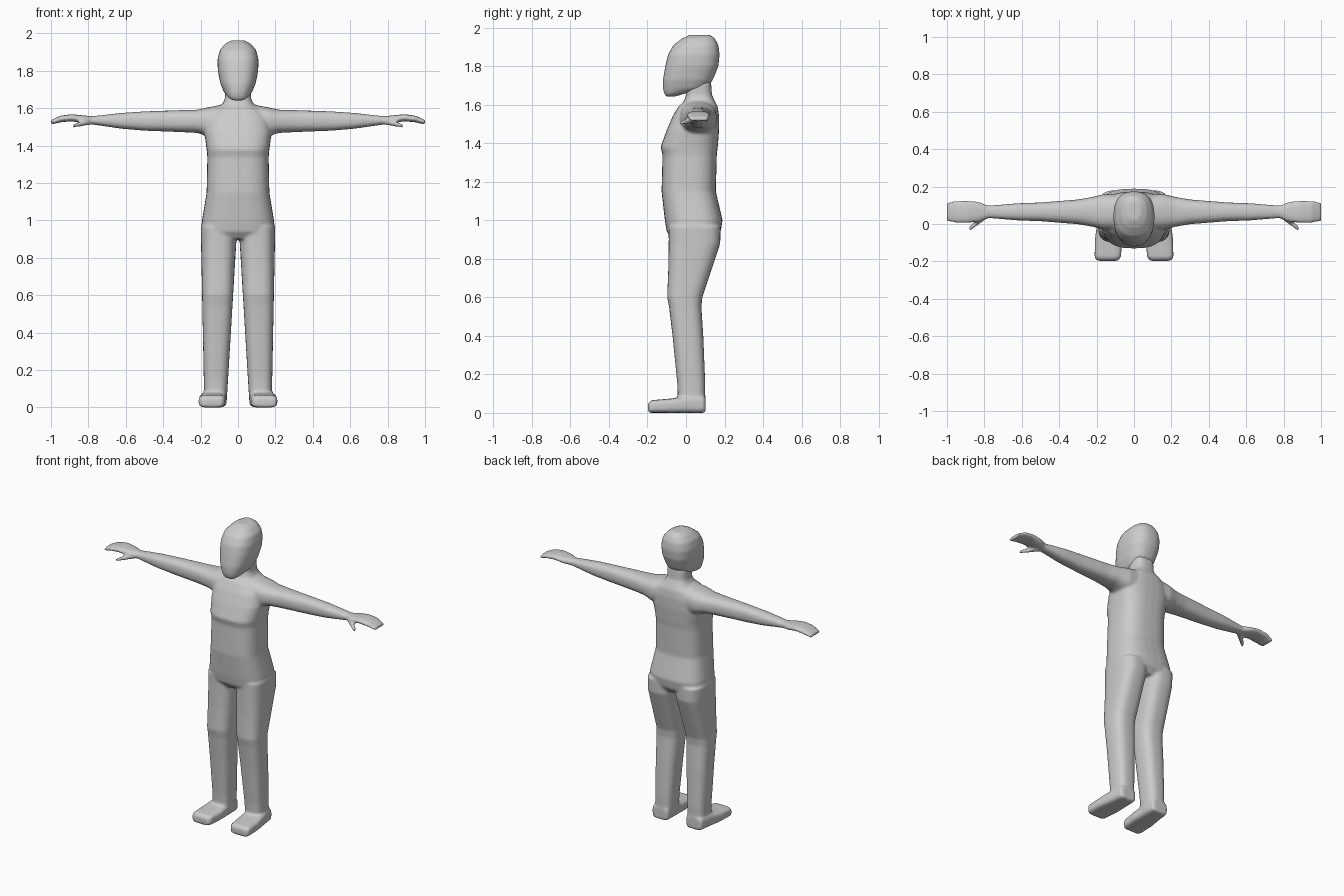
import bpy, bmesh, math

# Remove the default object
cube = bpy.data.objects.get("Cube")
if cube:
    bpy.data.objects.remove(cube, do_unlink=True)

# Single clay colour
clay = bpy.data.materials.new("clay grey")
clay.use_nodes = True
grey = (.6, .6, .6, 1)
clay.diffuse_color = grey
clay.node_tree.nodes["Principled BSDF"].inputs["Base Color"].default_value = grey

SIDES = 32
# For each loft direction: where (along, a, b) go in x, y, z
PLACE = {
    "x": lambda along, a, b: (along, a, b),
    "y": lambda along, a, b: (a, along, b),
    "z": lambda along, a, b: (a, b, along),
}


def rounded(t, square):
    """Squared-off cosine for superellipse sections."""
    return math.copysign(abs(math.cos(t)) ** (2 / square), math.cos(t))


def loft(bm, axis, rings, square, side=1):
    """Skin rounded rings given as (along, a_low, a_high, b_low, b_high)."""
    loops = []
    for along, a_low, a_high, b_low, b_high in rings:
        loop = []
        for i in range(SIDES):
            angle = math.tau * i / SIDES
            u = rounded(angle, square)
            v = rounded(angle - math.pi / 2, square)
            a = (a_low + a_high + u * (a_high - a_low)) / 2
            b = (b_low + b_high + v * (b_high - b_low)) / 2
            x, y, z = PLACE[axis](along, a, b)
            loop.append(bm.verts.new((side * x, y, z)))
        loops.append(loop)
    faces = [bm.faces.new(loops[0]), bm.faces.new(loops[-1])]
    for lower, upper in zip(loops, loops[1:]):
        for i in range(SIDES):
            j = (i + 1) % SIDES
            faces.append(bm.faces.new((lower[i], lower[j], upper[j], upper[i])))
    bmesh.ops.recalc_face_normals(bm, faces=faces)


def finish(name, bm):
    """Fuse the overlapping lofts into one soft skin."""
    mesh = bpy.data.meshes.new(name)
    bm.to_mesh(mesh)
    bm.free()
    mesh.materials.append(clay)
    obj = bpy.data.objects.new(name, mesh)
    bpy.context.collection.objects.link(obj)
    fuse = obj.modifiers.new("fuse", "REMESH")
    fuse.mode = "VOXEL"
    fuse.voxel_size = .008
    fuse.use_smooth_shade = True
    soften = obj.modifiers.new("soften", "SMOOTH")
    soften.factor = .5
    soften.iterations = 6


def symmetric(profile):
    """Rings centred on x = 0 from (z, half_width, back and front limits)."""
    return [(z, -half, half, front, back) for z, half, front, back in profile]


def leg_rings(profile):
    """Legs part towards the ankle and widen slightly towards the hip."""
    return [(z, .062 - .06 * z, .18 + .02 * z, front, back)
            for z, front, back in profile]


def foot_rings(profile):
    """Flat-soled foot with the toes turned slightly outward."""
    return [(y, .13 - .06 * y - half, .13 - .06 * y + half, 0, top)
            for y, half, top in profile]


def arm_rings(profile):
    """Level arm centred a little behind the middle of the body."""
    return [(x, .065 - half, .065 + half, low, high)
            for x, half, low, high in profile]


def thumb_rings(steps):
    """Tapering thumb that runs outward, forward and down."""
    rings = []
    for i in range(steps + 1):
        t = i / steps
        x, y, z = .78 + .1 * t, .055 - .08 * t, 1.53 - .024 * t
        half = .022 - .008 * t
        rings.append((x, y - half, y + half, z - half / 1.3, z + half / 1.3))
    return rings


torso = symmetric([
    (.9, .15, -.07, .15),
    (.94, .195, -.1, .18),
    (1, .193, -.11, .19),
    (1.15, .168, -.127, .155),
    (1.34, .164, -.122, .16),
    (1.38, .168, -.132, .165),
    (1.47, .18, -.1, .172),
    (1.54, .17, -.07, .172),
    (1.59, .13, -.04, .165),
    (1.62, .085, -.01, .15),
    (1.65, .07, 0, .135),
    (1.72, .07, 0, .13),
])

leg = leg_rings([
    (.02, -.04, .1),
    (.15, -.045, .1),
    (.4, -.07, .09),
    (.55, -.088, .08),
    (.6, -.098, .085),
    (.75, -.092, .135),
    (.88, -.09, .178),
    (.97, -.09, .18),
])

foot = foot_rings([
    (-.197, .055, .05),
    (-.18, .07, .066),
    (-.08, .074, .074),
    (.02, .066, .09),
    (.09, .06, .09),
    (.102, .05, .08),
])

arm = arm_rings([
    (.08, .095, 1.44, 1.62),
    (.16, .095, 1.45, 1.605),
    (.22, .08, 1.468, 1.592),
    (.3, .066, 1.472, 1.59),
    (.5, .05, 1.48, 1.583),
    (.62, .046, 1.49, 1.575),
    (.78, .033, 1.513, 1.557),
    (.83, .054, 1.52, 1.562),
    (.89, .059, 1.53, 1.568),
    (.95, .059, 1.525, 1.56),
    (1, .05, 1.512, 1.537),
])

# Body with its mirrored limbs
body = bmesh.new()
loft(body, "z", torso, 2.8)
for side in (1, -1):
    loft(body, "z", leg, 2.8, side)
    loft(body, "y", foot, 4, side)
    loft(body, "x", arm, 2.5, side)
    loft(body, "x", thumb_rings(4), 2.2, side)
finish("body", body)

# Head with a flat crown and a forward chin
head = bmesh.new()
loft(head, "z", symmetric([
    (1.642, .03, -.104, -.06),
    (1.66, .055, -.114, 0),
    (1.685, .075, -.12, .11),
    (1.73, .094, -.12, .14),
    (1.8, .108, -.108, .168),
    (1.86, .11, -.094, .175),
    (1.91, .098, -.066, .168),
    (1.945, .068, -.02, .15),
    (1.963, .035, .02, .125),
]), 2.5)
finish("head", head)
